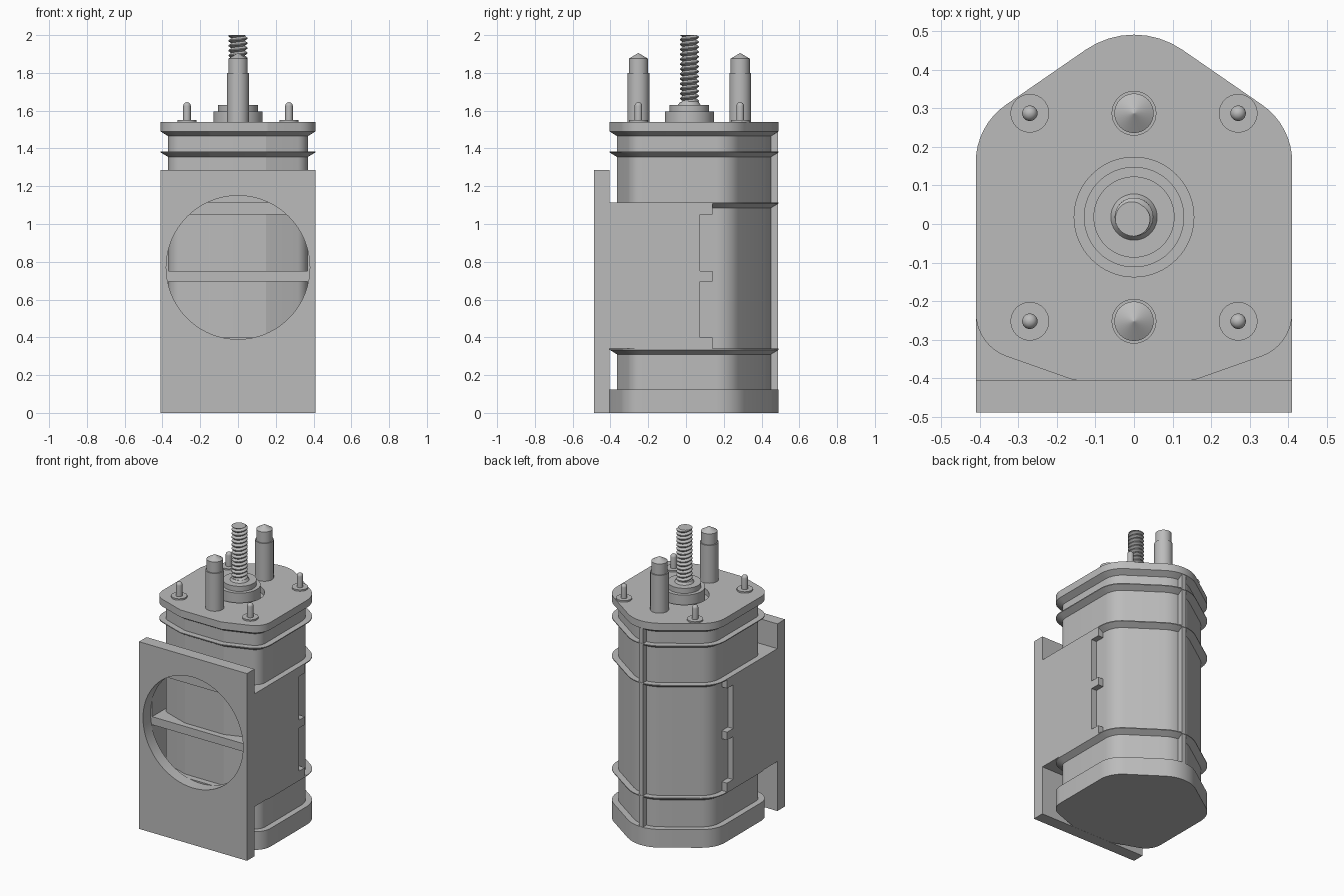
import bpy, bmesh, math
from mathutils import Vector, Matrix

if "Cube" in bpy.data.objects:
    bpy.data.objects.remove(bpy.data.objects["Cube"], do_unlink=True)

grey = bpy.data.materials.new("plain_grey")
grey.use_nodes = True
GREY = (0.5, 0.5, 0.5, 1)
grey.diffuse_color = GREY
grey.node_tree.nodes["Principled BSDF"].inputs["Base Color"].default_value = GREY
parts = []


def finish(name, bm):
    bmesh.ops.recalc_face_normals(bm, faces=bm.faces)
    mesh = bpy.data.meshes.new(name)
    bm.to_mesh(mesh)
    bm.free()
    mesh.materials.append(grey)
    obj = bpy.data.objects.new(name, mesh)
    bpy.context.collection.objects.link(obj)
    parts.append(obj)
    return obj


def loft(name, rings):
    """Closed solid through rings with equal point counts."""
    bm = bmesh.new()
    loops = [[bm.verts.new(p) for p in ring] for ring in rings]
    for a, b in zip(loops, loops[1:]):
        for i in range(len(a)):
            j = (i + 1) % len(a)
            bm.faces.new((a[i], a[j], b[j], b[i]))
    bm.faces.new(loops[0][::-1])
    bm.faces.new(loops[-1])
    return finish(name, bm)


def box(name, low, high):
    bm = bmesh.new()
    size = Vector(high) - Vector(low)
    mid = (Vector(high) + Vector(low)) / 2
    bmesh.ops.create_cube(bm, size=1, matrix=Matrix.Translation(mid) @ Matrix.Diagonal((*size, 1)))
    return finish(name, bm)


def turned(name, x, y, profile, n=40):
    """Round part from (radius, height) pairs."""
    angles = [2 * math.pi * i / n for i in range(n)]
    return loft(name, [[(x + r * math.cos(a), y + r * math.sin(a), z) for a in angles]
                       for r, z in profile])


def cut(target, cutter):
    cutter.hide_render = True
    mod = target.modifiers.new("cut", 'BOOLEAN')
    mod.operation = 'DIFFERENCE'
    mod.solver = 'EXACT'
    mod.object = cutter
    bpy.context.view_layer.objects.active = target
    bpy.ops.object.modifier_apply(modifier=mod.name)
    parts.remove(cutter)
    bpy.data.objects.remove(cutter, do_unlink=True)


# Housing outline: corner points with fillet radii, left half mirrored
half = [(-0.41, 0.255, 0.18), (-0.41, -0.315, 0.12), (-0.155, -0.405, 0.05)]
corners = [(0, 0.538, 0.22)] + half + [(-x, y, r) for x, y, r in reversed(half)]


def outline(inset, z, steps=8):
    pts = [Vector((x, y)) for x, y, r in corners]
    count, ring = len(pts), []
    for i, p in enumerate(pts):
        d1 = (p - pts[i - 1]).normalized()
        d2 = (pts[(i + 1) % count] - p).normalized()
        n1, n2 = Vector((-d1.y, d1.x)), Vector((-d2.y, d2.x))
        inward = (n1 + n2) / (1 + n1.dot(n2))
        radius = corners[i][2]
        center = p + inward * radius
        a1 = math.atan2(-n1.y, -n1.x)
        turn = math.atan2(d1.x * d2.y - d1.y * d2.x, d1.dot(d2))
        for k in range(steps + 1):
            a = a1 + turn * k / steps
            r = radius - inset
            ring.append((center.x + r * math.cos(a), center.y + r * math.sin(a), z))
    return ring


# Housing: base, recessed wall, undercut rims and top plate
WALL = 0.04
levels = [(0, 0), (0.125, 0), (0.125, WALL)]
for rim in (0.34, 1.115, 1.385):
    levels += [(rim - 0.03, WALL), (rim - 0.006, 0), (rim, 0), (rim, WALL)]
levels += [(1.465, WALL), (1.49, 0), (1.54, 0)]
housing = loft("housing", [outline(i, z) for z, i in levels])

# Recess around the central boss
cut(housing, turned("recess_cutter", 0, 0.018, [(0.155, 1.5), (0.155, 1.6)], 64))

# Rear fin joining the rims
box("rear_fin", (-0.015, 0.42, 0.1), (0.015, 0.488, 1.5))

# Front panel with a round opening
FRONT, BACK = -0.488, -0.406
panel = box("front_panel", (-0.41, FRONT, 0), (0.41, BACK, 1.285))
n = 96
ring = [(0.38 * math.cos(2 * math.pi * i / n), 0.77 + 0.38 * math.sin(2 * math.pi * i / n))
        for i in range(n)]
cut(panel, loft("opening_cutter", [[(x, y, z) for x, z in ring] for y in (-0.6, -0.3)]))

# Bracket: side walls and three shelves that end in teeth
for side, low, high in (("left", 0.368, 0.41), ("right", -0.41, -0.368)):
    box(side + "_bracket_wall", (low, BACK, 0.34), (high, 0.075, 1.115))
for label, low, high in (("lower", 0.34, 0.4), ("middle", 0.695, 0.75), ("upper", 1.05, 1.115)):
    box(label + "_shelf", (-0.41, BACK, low), (0.41, 0.14, high))

# Central boss
CY = 0.018
turned("central_boss", 0, CY, [(0.13, 1.48), (0.13, 1.595), (0.105, 1.595), (0.105, 1.63),
                               (0.06, 1.63), (0.05, 1.645)], 64)

# Threaded rod: zigzag profile swept as a helix, trimmed at both ends
PITCH, SEG = 0.026, 32
bm = bmesh.new()
prof = []
for k in range(18):
    z = 1.58 + k * PITCH
    for r, dz in ((0.036, 0), (0.05, 0.4), (0.05, 0.6)):
        prof.append(bm.verts.new((r, CY, z + dz * PITCH)))
edges = [bm.edges.new(pair) for pair in zip(prof, prof[1:])]
bmesh.ops.spin(bm, geom=prof + edges, cent=(0, CY, 0), axis=(0, 0, 1),
               dvec=(0, 0, PITCH / SEG), angle=2 * math.pi, steps=SEG)
bmesh.ops.remove_doubles(bm, verts=bm.verts, dist=0.0005)
for height, normal in ((2.0, 1), (1.632, -1)):
    bmesh.ops.bisect_plane(bm, geom=bm.verts[:] + bm.edges[:] + bm.faces[:], dist=1e-5,
                           plane_co=(0, 0, height), plane_no=(0, 0, normal), clear_outer=True)
bmesh.ops.holes_fill(bm, edges=[e for e in bm.edges if e.is_boundary], sides=0)
finish("threaded_rod", bm)

# Stepped posts and small rounded pins on the top plate
for end, y in (("front", -0.252), ("rear", 0.287)):
    turned(end + "_post", 0, y, [(0.058, 1.53), (0.058, 1.8), (0.051, 1.8), (0.051, 1.875),
                                 (0.001, 1.905)])
    for side, x in (("left", 0.27), ("right", -0.27)):
        turned(f"{end}_{side}_washer", x, y, [(0.05, 1.53), (0.05, 1.55)])
        dome = [(0.02 * math.cos(t * math.pi / 12.5), 1.625 + 0.02 * math.sin(t * math.pi / 12.5))
                for t in range(7)]
        turned(f"{end}_{side}_pin", x, y, [(0.02, 1.54)] + dome, 24)

# Smooth the rounded surfaces, keep real edges sharp
bpy.ops.object.select_all(action='DESELECT')
for obj in parts:
    obj.select_set(True)
bpy.context.view_layer.objects.active = housing
bpy.ops.object.shade_smooth_by_angle(angle=math.radians(25))
